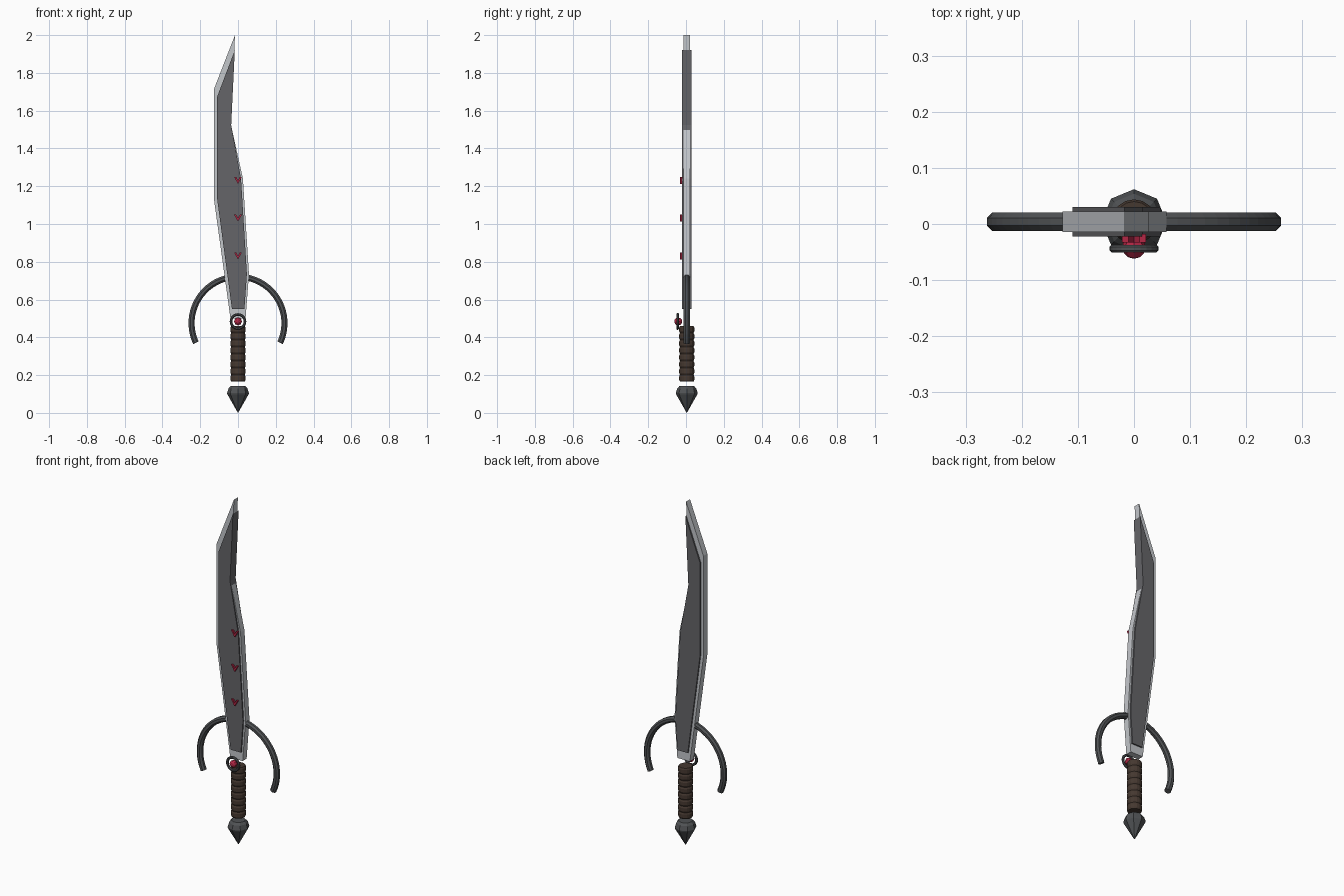
import bpy, bmesh, math
from mathutils import Matrix, Vector

if "Cube" in bpy.data.objects:
    bpy.data.objects.remove(bpy.data.objects["Cube"])

YC = 0.004  # depth centre of the sword body


def material(name, rgb):
    m = bpy.data.materials.new(name)
    m.diffuse_color = (*rgb, 1)
    m.use_nodes = True
    m.node_tree.nodes["Principled BSDF"].inputs["Base Color"].default_value = m.diffuse_color
    return m


STEEL = material("bright_steel", (0.55, 0.57, 0.6))
DARK = material("dark_steel", (0.13, 0.13, 0.14))
IRON = material("iron", (0.08, 0.085, 0.09))
LEATHER = material("leather", (0.06, 0.04, 0.03))
RED = material("red", (0.45, 0.02, 0.06))


def finish(name, bm, mat, smooth=None):
    bmesh.ops.recalc_face_normals(bm, faces=bm.faces)
    me = bpy.data.meshes.new(name)
    bm.to_mesh(me)
    bm.free()
    ob = bpy.data.objects.new(name, me)
    bpy.context.collection.objects.link(ob)
    me.materials.append(mat)
    if smooth:
        bpy.ops.object.select_all(action='DESELECT')
        ob.select_set(True)
        bpy.context.view_layer.objects.active = ob
        bpy.ops.object.shade_smooth_by_angle(angle=math.radians(smooth))
    return ob


def slab(name, outline, y0, y1, mat):
    """Extrude an x-z outline from y0 to y1."""
    bm = bmesh.new()
    face = bm.faces.new([bm.verts.new((x, y0, z)) for x, z in outline])
    ext = bmesh.ops.extrude_face_region(bm, geom=[face])
    moved = [v for v in ext["geom"] if isinstance(v, bmesh.types.BMVert)]
    bmesh.ops.translate(bm, verts=moved, vec=(0, y1 - y0, 0))
    return finish(name, bm, mat)


def sweep(bm, rings, closed=False):
    """Skin a list of equally sized vertex rings, capping open ends."""
    loops = [[bm.verts.new(p) for p in r] for r in rings]
    n = len(loops[0])
    for i in range(len(loops) if closed else len(loops) - 1):
        a, b = loops[i], loops[(i + 1) % len(loops)]
        for k in range(n):
            bm.faces.new((a[k], a[(k + 1) % n], b[(k + 1) % n], b[k]))
    if not closed:
        bm.faces.new(loops[0])
        bm.faces.new(loops[-1])


def lathe(name, profile, sides, mat, smooth=None):
    """Revolve (radius, z) pairs about the sword's long axis."""
    bm = bmesh.new()
    sweep(bm, [[(r * math.cos(2 * math.pi * k / sides),
                 YC + r * math.sin(2 * math.pi * k / sides), z)
                for k in range(sides)] for r, z in profile])
    return finish(name, bm, mat, smooth)


def arc_tube(name, centre, radius, tube, a0, a1, steps, sides, mat, closed=False, smooth=None):
    """Tube bent along an arc in the x-z plane."""
    c, rings = Vector(centre), []
    for i in range(steps if closed else steps + 1):
        a = math.radians(a0 + (a1 - a0) * i / steps)
        out = Vector((math.cos(a), 0, math.sin(a)))
        ring = []
        for k in range(sides):
            t = 2 * math.pi * (k + 0.5) / sides
            ring.append(c + out * (radius + tube * math.cos(t)) + Vector((0, tube * math.sin(t), 0)))
        rings.append(ring)
    bm = bmesh.new()
    sweep(bm, rings, closed)
    return finish(name, bm, mat, smooth)


# Blade: bright cutting body with a thicker dark core plate
slab("blade_edge", [(-0.04, 0.5), (0.04, 0.5), (0.058, 0.735), (0.026, 1.24), (-0.037, 1.524),
                    (-0.016, 2.0), (-0.127, 1.715), (-0.127, 1.13)], YC - 0.018, YC + 0.018, STEEL)
slab("blade_core", [(-0.032, 0.55), (0.034, 0.55), (0.047, 0.735), (0.016, 1.24), (-0.036, 1.524),
                    (-0.017, 1.92), (-0.11, 1.675), (-0.11, 1.13)], YC - 0.026, YC + 0.026, DARK)

# Red chevrons on the front of the blade
for i, z in enumerate((0.832, 1.032, 1.232)):
    slab(f"chevron_{i + 1}", [(0, z - 0.019), (0.021, z + 0.018), (0.01, z + 0.018), (0, z - 0.001),
                              (-0.01, z + 0.018), (-0.021, z + 0.018)], -0.033, -0.018, RED)

# Curved guard
arc_tube("guard", (0, YC, 0.475), 0.246, 0.0175, -25, 205, 40, 8, IRON)

# Ribbed grip
RIBS, Z0, Z1 = 8, 0.165, 0.46
pitch = (Z1 - Z0) / RIBS
grip = [(0.036, Z0)]
for i in range(RIBS):
    z = Z0 + i * pitch
    grip += [(0.040, z + pitch * 0.25), (0.040, z + pitch * 0.75), (0.036, z + pitch)]
lathe("grip", grip, 16, LEATHER)

# Faceted pommel
lathe("pommel", [(0.0005, 0), (0.056, 0.098), (0.058, 0.105), (0.05, 0.13), (0.038, 0.143)], 8, IRON)

# Ring and gem at the base of the blade
arc_tube("gem_ring", (0, -0.044, 0.484), 0.037, 0.0075, 0, 360, 24, 8, IRON, closed=True)
bm = bmesh.new()
bmesh.ops.create_uvsphere(bm, u_segments=8, v_segments=6, radius=0.021)
bmesh.ops.transform(bm, verts=bm.verts,
                    matrix=Matrix.Translation((0, -0.041, 0.484)) @ Matrix.Rotation(math.pi / 2, 4, 'X'))
finish("gem", bm, RED)
